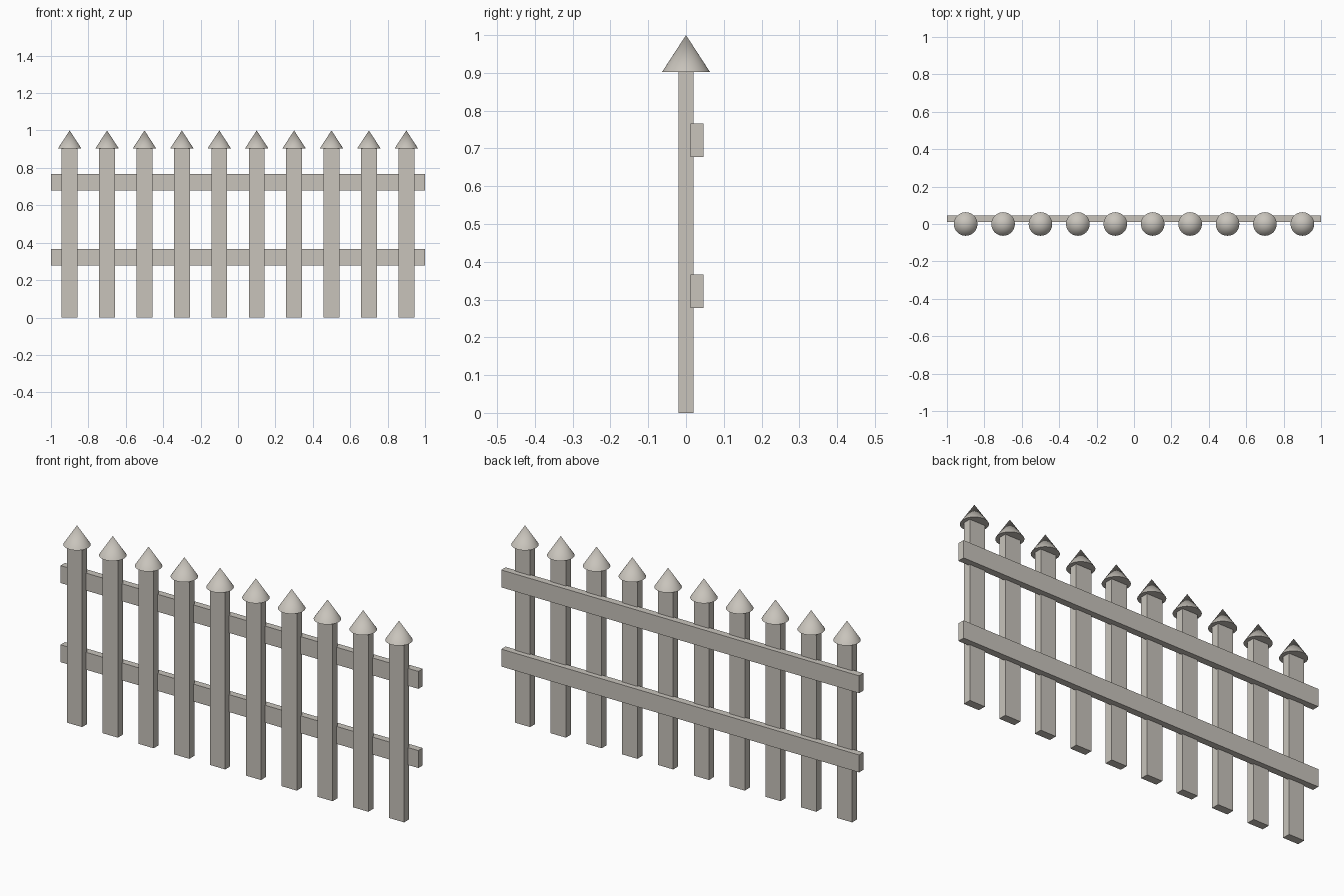
import bpy
import math

if "Cube" in bpy.data.objects:
    bpy.data.objects.remove(bpy.data.objects["Cube"], do_unlink=True)

# Pale weathered wood
colour = (0.58, 0.55, 0.50, 1)
wood = bpy.data.materials.new("pale_wood")
wood.use_nodes = True
wood.diffuse_color = colour
wood.node_tree.nodes["Principled BSDF"].inputs["Base Color"].default_value = colour


def finish(name):
    obj = bpy.context.object
    obj.name = name
    obj.data.materials.append(wood)
    return obj


def box(name, size, centre):
    bpy.ops.mesh.primitive_cube_add(size=1, location=centre)
    obj = finish(name)
    obj.scale = size
    bpy.ops.object.transform_apply(location=False, rotation=False, scale=True)
    return obj


POSTS = 10
SPACING = 0.2
POST_TOP = 0.903

# Upright posts, each with a smooth conical cap
for i in range(POSTS):
    x = (i - (POSTS - 1) / 2) * SPACING
    box(f"post_{i + 1}", (0.085, 0.04, POST_TOP), (x, 0, POST_TOP / 2))
    cap_height = 1 - POST_TOP
    bpy.ops.mesh.primitive_cone_add(vertices=48, radius1=0.063, radius2=0,
                                    depth=cap_height,
                                    location=(x, 0, POST_TOP + cap_height / 2))
    finish(f"post_cap_{i + 1}")
    bpy.ops.object.shade_smooth_by_angle(angle=math.radians(40))

# Horizontal rails along the back
for name, z in (("lower_rail", 0.322), ("upper_rail", 0.722)):
    box(name, (2, 0.035, 0.088), (0, 0.029, z))
